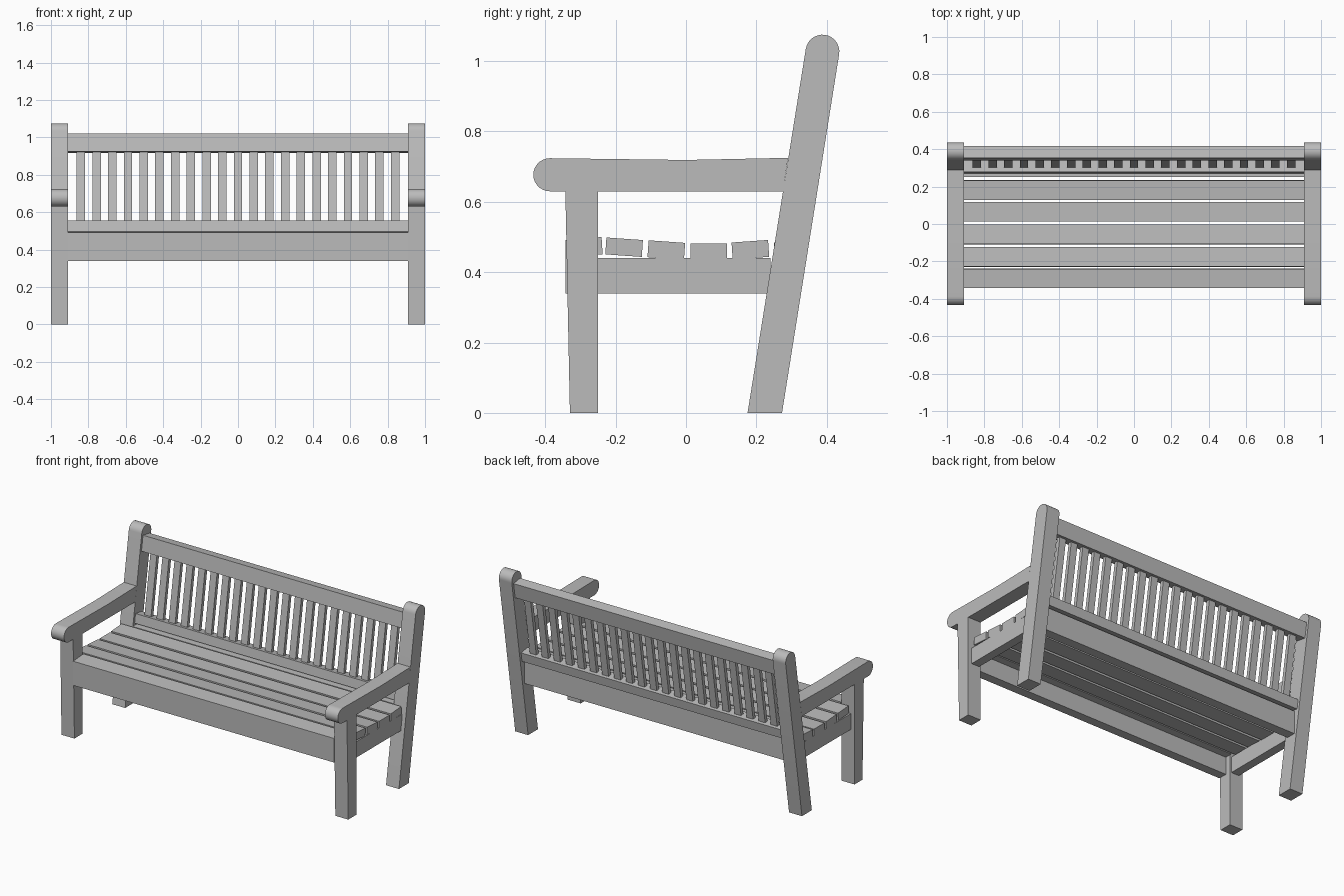
import bpy, bmesh, math

cube = bpy.data.objects.get("Cube")
if cube:
    bpy.data.objects.remove(cube, do_unlink=True)

grey = bpy.data.materials.new("weathered_grey")
grey.use_nodes = True
colour = (0.5, 0.5, 0.5, 1)
grey.diffuse_color = colour
grey.node_tree.nodes["Principled BSDF"].inputs["Base Color"].default_value = colour

INNER, OUTER = 0.91, 1.0   # side frame thickness in x
SLOPE = math.atan(0.16)    # backward lean of the back


def extrude(name, profile, x0, x1):
    """Extrude a (y, z) outline from x0 to x1."""
    bm = bmesh.new()
    face = bm.faces.new([bm.verts.new((x0, y, z)) for y, z in profile])
    new = bmesh.ops.extrude_face_region(bm, geom=[face])["geom"]
    bmesh.ops.translate(bm, vec=(x1 - x0, 0, 0),
                        verts=[v for v in new if isinstance(v, bmesh.types.BMVert)])
    bmesh.ops.recalc_face_normals(bm, faces=bm.faces)
    mesh = bpy.data.meshes.new(name)
    bm.to_mesh(mesh)
    bm.free()
    mesh.materials.append(grey)
    obj = bpy.data.objects.new(name, mesh)
    bpy.context.collection.objects.link(obj)
    return obj


def smooth(obj):
    bpy.ops.object.select_all(action="DESELECT")
    obj.select_set(True)
    bpy.context.view_layer.objects.active = obj
    bpy.ops.object.shade_smooth_by_angle(angle=math.radians(30))


def box(y0, y1, z0, z1):
    return [(y0, z0), (y1, z0), (y1, z1), (y0, z1)]


def lean(d, s):
    """Point at depth d behind the back's front plane, s along the lean."""
    return (0.175 + s * math.sin(SLOPE) + d * math.cos(SLOPE),
            s * math.cos(SLOPE) - d * math.sin(SLOPE))


def leaning_box(d0, d1, s0, s1):
    return [lean(d, s) for d, s in box(d0, d1, s0, s1)]


def arc(cy, cz, r, a0, a1, n=14):
    angles = [math.radians(a0 + (a1 - a0) * i / n) for i in range(n + 1)]
    return [(cy + r * math.cos(a), cz + r * math.sin(a)) for a in angles]


# Side frames: post, leg, arm and rail on each side
post = [(0.175, 0), (0.273, 0)] + [lean(d, s) for d, s in arc(0.048, 1.048, 0.048, 0, 180)]
leg = [(-0.33, 0), (-0.25, 0), (-0.25, 0.63), (-0.343, 0.63)]
arm = arc(-0.387, 0.677, 0.047, 90, 270) + [(0.276, 0.63), (0.29, 0.725), (0, 0.719)]
for side, word in ((1, "left"), (-1, "right")):
    smooth(extrude(word + "_back_post", post, side * INNER, side * OUTER))
    extrude(word + "_front_leg", leg, side * INNER, side * OUTER)
    smooth(extrude(word + "_armrest", arm, side * INNER, side * OUTER))
    extrude(word + "_side_rail", box(-0.25, 0.24, 0.34, 0.44), side * 0.92, side * 0.975)

# Front apron with the first seat slat, and back apron
extrude("front_apron", [(-0.342, 0.34), (-0.285, 0.34), (-0.285, 0.45), (-0.237, 0.45),
                        (-0.24, 0.5), (-0.342, 0.492)], -INNER, INNER)
extrude("back_apron", box(0.25, 0.31, 0.34, 0.485), -INNER, INNER)

# Seat slats, dished: centre y, centre z, tilt
for i, (y, z, tilt) in enumerate([(-0.176, 0.471, -4), (-0.056, 0.463, -4),
                                  (0.065, 0.458, 0), (0.183, 0.464, 4)]):
    c, s = math.cos(math.radians(tilt)), math.sin(math.radians(tilt))
    outline = [(y + a * c - b * s, z + a * s + b * c)
               for a, b in box(-0.052, 0.052, -0.024, 0.024)]
    extrude(f"seat_slat_{i + 2}", outline, -0.975, 0.975)

# Leaning backrest
extrude("upper_back_rail", leaning_box(0.015, 0.08, 0.94, 1.036), -INNER, INNER)
extrude("lower_back_rail", leaning_box(0.015, 0.08, 0.507, 0.565), -INNER, INNER)
for i in range(21):
    x = (i - 10) * 0.084
    extrude(f"back_spindle_{i + 1}", leaning_box(0.037, 0.06, 0.56, 0.945), x - 0.0225, x + 0.0225)
